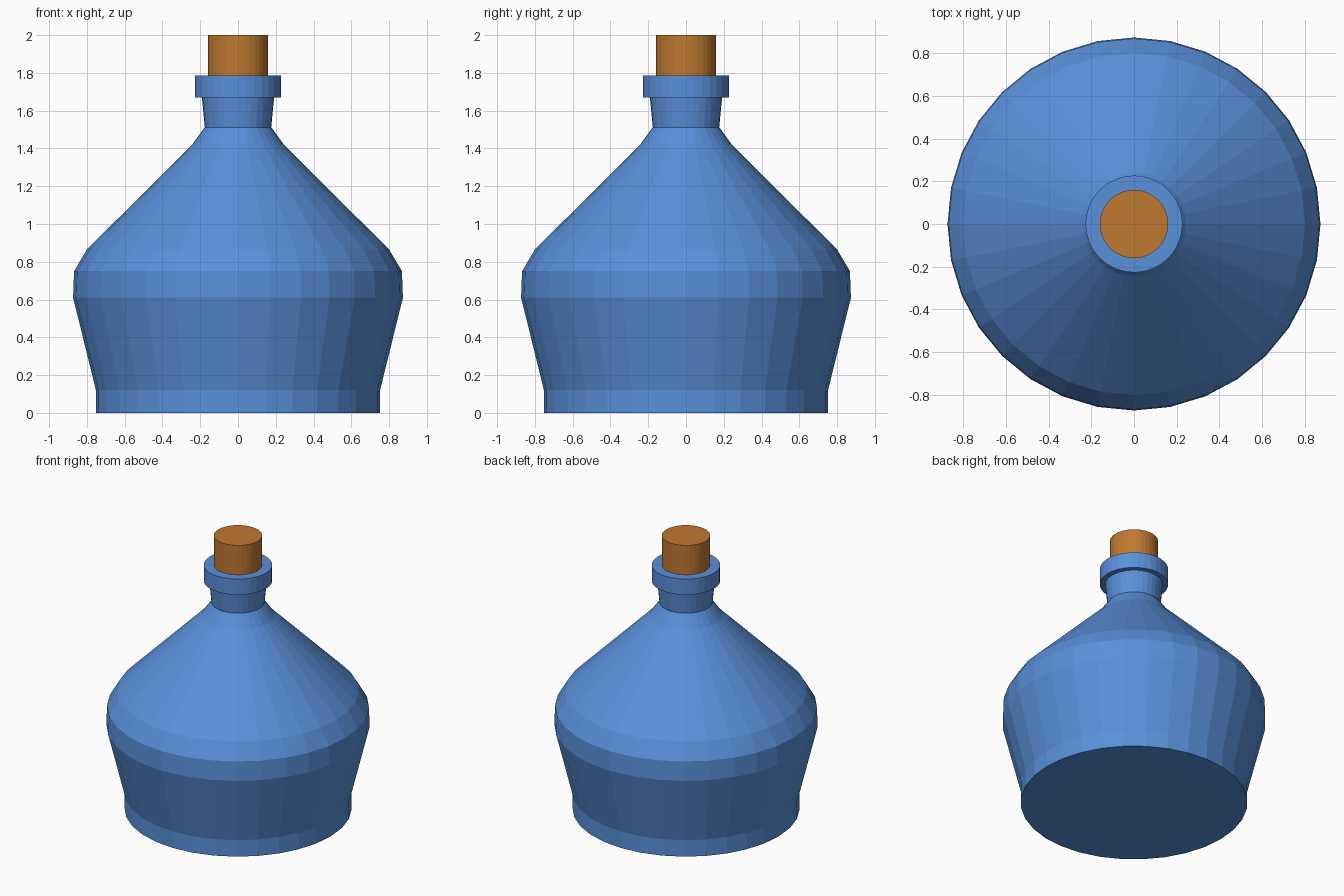
import bpy, bmesh
from math import cos, sin, tau

if "Cube" in bpy.data.objects:
    bpy.data.objects.remove(bpy.data.objects["Cube"])

SIDES = 32


def material(name, color):
    mat = bpy.data.materials.new(name)
    mat.diffuse_color = color
    mat.use_nodes = True
    mat.node_tree.nodes["Principled BSDF"].inputs["Base Color"].default_value = mat.diffuse_color
    return mat


def lathe(name, profile, mat):
    """Revolve (radius, height) points into a closed, flat-shaded solid."""
    bm = bmesh.new()
    rings = [[bm.verts.new((r * cos(tau * i / SIDES), r * sin(tau * i / SIDES), z))
              for i in range(SIDES)] for r, z in profile]
    for low, high in zip(rings, rings[1:]):
        for i in range(SIDES):
            j = (i + 1) % SIDES
            bm.faces.new((low[i], low[j], high[j], high[i]))
    bm.faces.new(rings[0][::-1])
    bm.faces.new(rings[-1])
    mesh = bpy.data.meshes.new(name)
    bm.to_mesh(mesh)
    bm.free()
    mesh.materials.append(mat)
    obj = bpy.data.objects.new(name, mesh)
    bpy.context.collection.objects.link(obj)
    return obj


glass = material("blue_glass", (0.10, 0.28, 0.70, 1))
cork = material("cork", (0.52, 0.19, 0.03, 1))

# Bottle: foot, flared belly, sloping shoulder, neck and lip
lathe("bottle", [
    (0.752, 0.0), (0.752, 0.12),
    (0.873, 0.61), (0.868, 0.75), (0.80, 0.865),
    (0.243, 1.42), (0.176, 1.512),
    (0.191, 1.67), (0.227, 1.67), (0.227, 1.785),
], glass)

# Stopper, sunk a little into the neck
lathe("stopper", [(0.16, 1.70), (0.16, 2.0)], cork)
